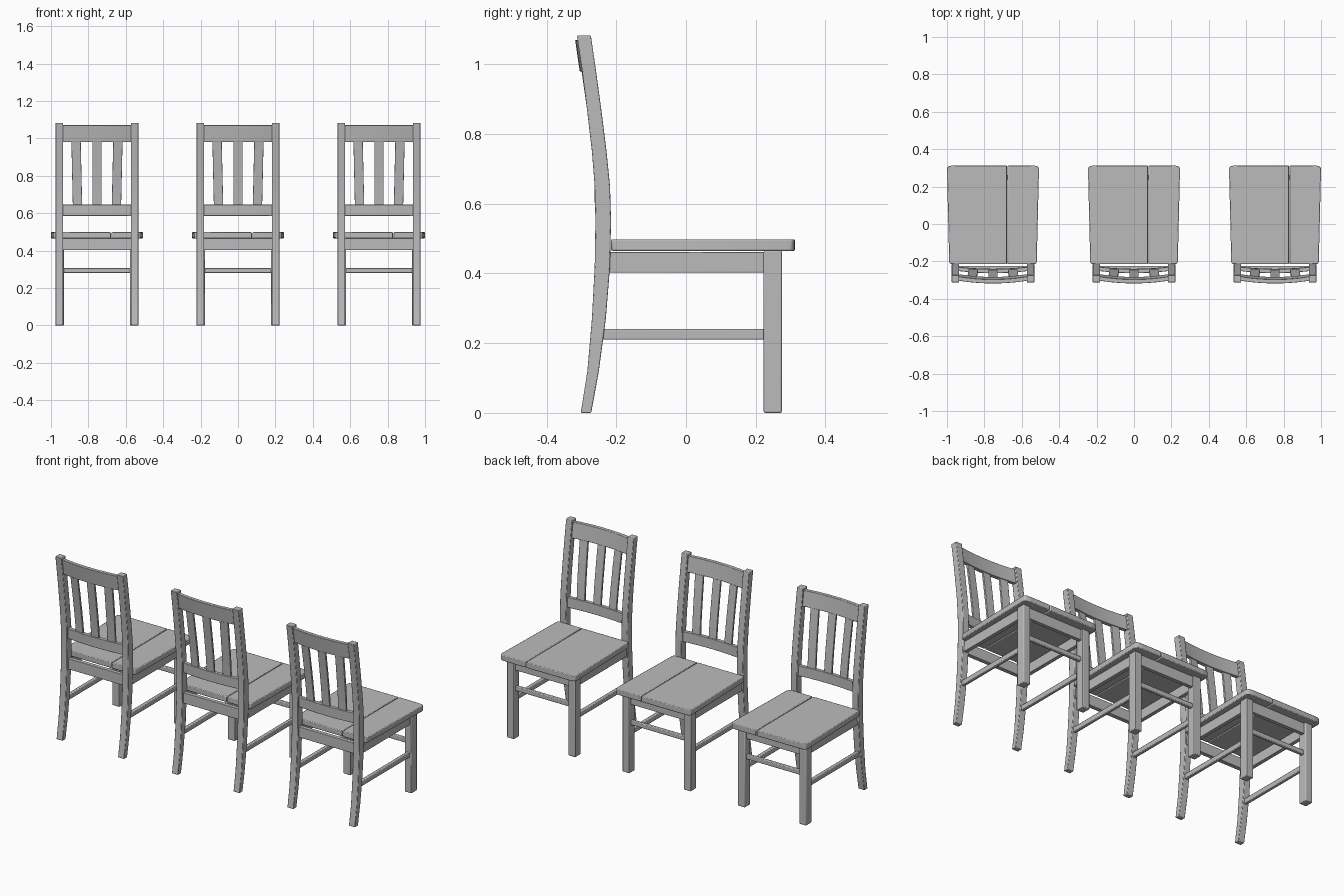
import bpy, bmesh

cube = bpy.data.objects.get("Cube")
if cube:
    bpy.data.objects.remove(cube, do_unlink=True)

wood = bpy.data.materials.new("plain_grey")
wood.use_nodes = True
GREY = (0.5, 0.5, 0.5, 1)
wood.diffuse_color = GREY
wood.node_tree.nodes["Principled BSDF"].inputs["Base Color"].default_value = GREY

parts = []


def loft(name, rings, bevel=0.002):
    """Skin a list of equal rings of points and cap both ends."""
    bm = bmesh.new()
    loops = [[bm.verts.new(p) for p in ring] for ring in rings]
    n = len(loops[0])
    for a, b in zip(loops, loops[1:]):
        for i in range(n):
            j = (i + 1) % n
            bm.faces.new((a[i], a[j], b[j], b[i]))
    bm.faces.new(loops[0])
    bm.faces.new(loops[-1])
    bmesh.ops.recalc_face_normals(bm, faces=bm.faces)
    mesh = bpy.data.meshes.new(name)
    bm.to_mesh(mesh)
    bm.free()
    mesh.materials.append(wood)
    obj = bpy.data.objects.new(name, mesh)
    bpy.context.collection.objects.link(obj)
    if bevel:
        mod = obj.modifiers.new("soft_edges", "BEVEL")
        mod.width, mod.segments = bevel, 2
        mod.limit_method, mod.angle_limit = "ANGLE", 0.7
    bpy.context.view_layer.objects.active = obj
    bpy.ops.object.select_all(action="DESELECT")
    obj.select_set(True)
    bpy.ops.object.shade_smooth_by_angle(angle=0.6)
    parts.append(obj)
    return obj


def box(name, x, y, z, bevel=0.002):
    ring = lambda h: [(x[0], y[0], h), (x[1], y[0], h), (x[1], y[1], h), (x[0], y[1], h)]
    return loft(name, [ring(z[0]), ring(z[1])], bevel)


# Back post side profile: height, rear edge, front edge
POST = [(0, -.302, -.272), (.12, -.283, -.25), (.27, -.27, -.23), (.42, -.262, -.218),
        (.55, -.26, -.215), (.65, -.262, -.218), (.75, -.27, -.228), (.87, -.284, -.243),
        (.98, -.298, -.258), (1.083, -.313, -.273)]


def post_mid(z):
    """Depth of the post centre line at a height."""
    for a, b in zip(POST, POST[1:]):
        if z <= b[0]:
            t = (z - a[0]) / (b[0] - a[0])
            return (a[1] + a[2]) / 2 * (1 - t) + (b[1] + b[2]) / 2 * t
    return (POST[-1][1] + POST[-1][2]) / 2


def bow(x, depth):
    return depth * (1 - (x / 0.19) ** 2)


def back_rail(name, z0, z1, depth, thick, steps=12):
    """Rail between the posts, bowed to the rear."""
    rings = []
    for i in range(steps + 1):
        x = -0.19 + 0.38 * i / steps
        a, b = post_mid(z0) - bow(x, depth), post_mid(z1) - bow(x, depth)
        t = thick / 2
        rings.append([(x, a - t, z0), (x, a + t, z0), (x, b + t, z1), (x, b - t, z1)])
    return loft(name, rings)


# Legs, posts, side aprons and side stretchers
for side, s in (("left", 1), ("right", -1)):
    loft(side + "_back_post", [[(s * .181, r, z), (s * .221, r, z), (s * .221, f, z), (s * .181, f, z)]
                               for z, r, f in POST], 0.003)
    box(side + "_front_leg", sorted((s * .177, s * .223)), (.223, .275), (0, .466), 0.004)
    box(side + "_apron", sorted((s * .19, s * .212)), (-.235, .23), (.403, .462))
    box(side + "_stretcher", sorted((s * .191, s * .211)), (-.25, .235), (.21, .24), 0.004)

# Cross pieces
box("back_apron", (-.185, .185), (-.248, -.224), (.403, .466))
box("front_apron", (-.185, .185), (.24, .262), (.403, .466))
box("front_stretcher", (-.185, .185), (.239, .259), (.28, .307), 0.004)

# Curved back rest
back_rail("top_rail", .98, 1.07, .016, .022)
back_rail("lower_back_rail", .585, .645, .012, .022)
for label, s in (("right", -1), ("middle", 0), ("left", 1)):
    rings = []
    for i in range(9):
        t = i / 8
        z = .635 + .355 * t
        x, w, d = s * (.104 + .008 * t), .025, .006
        y = [post_mid(z) - bow(x + k * w, .012 + .004 * t) for k in (-1, 1)]
        rings.append([(x - w, y[0] - d, z), (x + w, y[1] - d, z),
                      (x + w, y[1] + d, z), (x - w, y[0] + d, z)])
    loft(label + "_slat", rings, 0.0015)

# Seat boards, wider at the front, with clipped outer corners
for label, s, split in (("wide", -1, .074), ("narrow", 1, .078)):
    outline = [(split, -.215), (s * .222, -.215), (s * .23, -.212), (s * .234, -.203),
               (s * .246, .292), (s * .243, .304), (s * .232, .311), (s * .2, .313), (split, .313)]
    loft(label + "_seat_board", [[(x, y, z) for x, y in outline] for z in (.465, .498)], 0.004)

# Row of three matching chairs
for obj in list(parts):
    for offset in (-.754, .754):
        twin = obj.copy()
        twin.location.x = offset
        bpy.context.collection.objects.link(twin)
